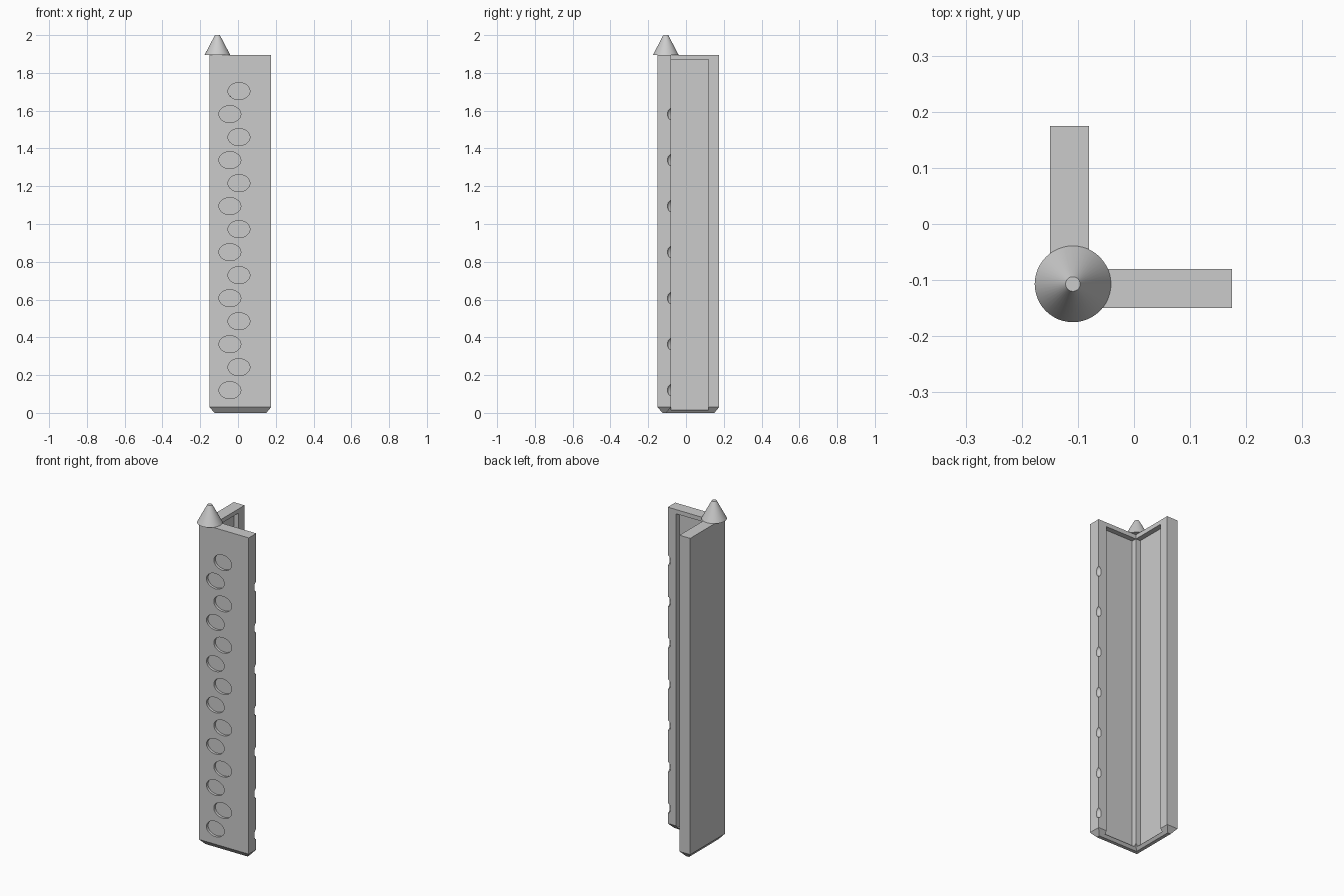
import bpy, bmesh
from mathutils import Matrix, Vector

cube = bpy.data.objects.get("Cube")
if cube:
    bpy.data.objects.remove(cube, do_unlink=True)

grey = bpy.data.materials.new("light grey")
grey.use_nodes = True
grey.diffuse_color = (0.6, 0.6, 0.6, 1)
grey.node_tree.nodes["Principled BSDF"].inputs["Base Color"].default_value = (0.6, 0.6, 0.6, 1)

OUT, IN, END = -0.15, -0.08, 0.175   # outer face, inner face and arm end
TOP, CHAMFER = 1.895, 0.025


def make_object(name, bm):
    bmesh.ops.recalc_face_normals(bm, faces=bm.faces)
    mesh = bpy.data.meshes.new(name)
    bm.to_mesh(mesh)
    bm.free()
    mesh.materials.append(grey)
    ob = bpy.data.objects.new(name, mesh)
    bpy.context.collection.objects.link(ob)
    return ob


def place(center, size):
    return Matrix.Translation(center) @ Matrix.Diagonal((*size, 1))


def add_box(bm, low, high):
    low, high = Vector(low), Vector(high)
    bmesh.ops.create_cube(bm, size=1, matrix=place((low + high) / 2, high - low))


def outline(inset):
    o, i, e = OUT + inset, IN - inset, END - inset
    return [(o, o), (e, o), (e, i), (i, i), (i, e), (o, e)]


# Angle-shaped body with a chamfered foot
bm = bmesh.new()
rings = [[bm.verts.new((x, y, z)) for x, y in outline(inset)]
         for inset, z in ((CHAMFER, 0), (0, 0.03), (0, TOP))]
for lower, upper in zip(rings, rings[1:]):
    for k in range(6):
        n = (k + 1) % 6
        bm.faces.new((lower[k], lower[n], upper[n], upper[k]))
bm.faces.new(rings[0])
bm.faces.new(rings[-1])
body = make_object("angle_body", bm)

# Cutters: inner panels, front dimples and notches on the arm edge
bm = bmesh.new()
add_box(bm, (IN, IN - 0.03, 0.015), (0.12, IN + 0.05, 1.87))
add_box(bm, (IN - 0.03, IN + 0.0002, 0.015), (IN + 0.05, 0.12, 1.87))
panels = make_object("panel_cutter", bm)

bm = bmesh.new()
for k in range(14):
    z = 0.12 + k * 0.1218
    x = 0.005 if k % 2 else -0.043
    turn = Matrix.Rotation(1.5708, 4, "X")
    bmesh.ops.create_cone(bm, cap_ends=True, segments=32, radius1=1, radius2=1, depth=1,
                          matrix=place((x, OUT, z), (0.058, 0.03, 0.045)) @ turn)
    if k % 2 == 0:
        bmesh.ops.create_uvsphere(bm, u_segments=16, v_segments=10, radius=1,
                                  matrix=place((END, IN, z), (0.018, 0.018, 0.03)))
dimples = make_object("dimple_cutter", bm)

for cutter in (panels, dimples):
    cutter.hide_render = True
    mod = body.modifiers.new("cut", "BOOLEAN")
    mod.operation = "DIFFERENCE"
    mod.solver = "EXACT"
    mod.use_self = True
    mod.object = cutter
bpy.context.view_layer.update()
cut = bpy.data.meshes.new_from_object(body.evaluated_get(bpy.context.evaluated_depsgraph_get()))
body.modifiers.clear()
body.data = cut
for cutter in (panels, dimples):
    bpy.data.objects.remove(cutter, do_unlink=True)

# Pointed cap over the corner
bm = bmesh.new()
bmesh.ops.create_cone(bm, cap_ends=True, segments=48, radius1=0.068, radius2=0.013,
                      depth=2 - TOP, matrix=Matrix.Translation((-0.109, -0.107, (2 + TOP) / 2)))
cap = make_object("cone_cap", bm)

bpy.ops.object.select_all(action="DESELECT")
for ob in (body, cap):
    ob.select_set(True)
bpy.context.view_layer.objects.active = body
bpy.ops.object.shade_smooth_by_angle(angle=0.5)
